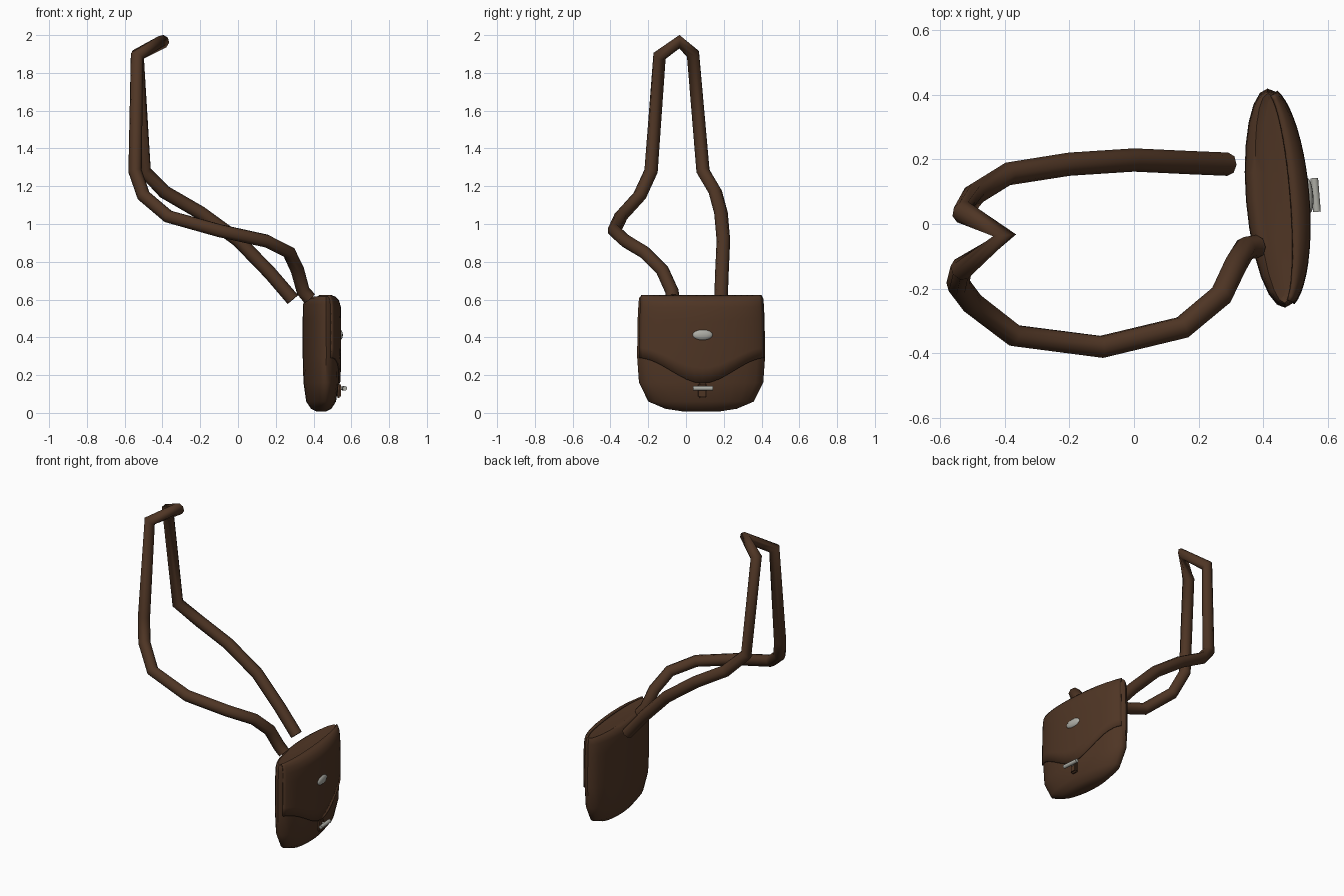
import bpy, bmesh, math
from mathutils import Matrix

if "Cube" in bpy.data.objects:
    bpy.data.objects.remove(bpy.data.objects["Cube"])


def material(name, rgb):
    m = bpy.data.materials.new(name)
    m.diffuse_color = (*rgb, 1)
    m.use_nodes = True
    m.node_tree.nodes["Principled BSDF"].inputs["Base Color"].default_value = m.diffuse_color
    return m


LEATHER = material("brown leather", (0.078, 0.036, 0.018))
METAL = material("silver metal", (0.42, 0.42, 0.38))

# Bag frame: local x points out of the front, local y runs along the width
BAG = Matrix.Translation((0.44, 0.08, 0)) @ Matrix.Rotation(math.radians(4.6), 4, 'Z')


def finish(name, bm, mat, matrix=BAG, angle=50):
    bmesh.ops.recalc_face_normals(bm, faces=bm.faces)
    me = bpy.data.meshes.new(name)
    bm.to_mesh(me)
    bm.free()
    me.materials.append(mat)
    ob = bpy.data.objects.new(name, me)
    ob.matrix_world = matrix
    bpy.context.collection.objects.link(ob)
    bpy.ops.object.select_all(action='DESELECT')
    ob.select_set(True)
    bpy.context.view_layer.objects.active = ob
    bpy.ops.object.shade_smooth_by_angle(angle=math.radians(angle))
    return ob


def grid_faces(bm, rows, closed):
    n = len(rows[0])
    for a, b in zip(rows, rows[1:]):
        for i in range(n if closed else n - 1):
            j = (i + 1) % n
            bm.faces.new((a[i], a[j], b[j], b[i]))


# Body: stacked oval rings (height, half width, half thickness)
RINGS = [(0.008, 0.10, 0.025), (0.022, 0.19, 0.052), (0.06, 0.28, 0.076),
         (0.16, 0.33, 0.09), (0.30, 0.34, 0.094), (0.50, 0.337, 0.094),
         (0.575, 0.333, 0.092), (0.605, 0.33, 0.08), (0.615, 0.325, 0.06)]


def size_at(z):
    for (z0, w0, t0), (z1, w1, t1) in zip(RINGS, RINGS[1:]):
        if z <= z1:
            f = (z - z0) / (z1 - z0)
            return w0 + f * (w1 - w0), t0 + f * (t1 - t0)
    return RINGS[-1][1:]


SEG = 24
bm = bmesh.new()
rows = [[bm.verts.new((t * math.sin(2 * math.pi * i / SEG), w * math.cos(2 * math.pi * i / SEG), z))
         for i in range(SEG)] for z, w, t in RINGS]
grid_faces(bm, rows, True)
bm.faces.new(rows[0])
top = bm.faces.new(rows[-1])
# slight dip in the top
bmesh.ops.recalc_face_normals(bm, faces=bm.faces)
bmesh.ops.inset_region(bm, faces=[top], thickness=0.02, depth=-0.008)
finish("bag_body", bm, LEATHER)

# Flap: shell over the front with a curved lower edge and a rolled top
bm = bmesh.new()
COLS = 20
rows = []
for r in range(9):
    row = []
    for c in range(COLS + 1):
        a = math.radians(16 + 148 * c / COLS)
        low = 0.157 + 0.135 * (1 - math.cos(math.pi * min(1, abs(math.cos(a))))) / 2
        if r < 6:
            z = low + (0.56 - low) * r / 5
            w, t = size_at(z)
            t += 0.006
            w += 0.004
        else:
            z, t, w = [(0.595, 0.088, 0.336), (0.612, 0.07, 0.334), (0.622, 0.045, 0.332)][r - 6]
        row.append(bm.verts.new((t * math.sin(a), w * math.cos(a), z)))
    rows.append(row)
grid_faces(bm, rows, False)
flap = finish("front_flap", bm, LEATHER)
# outward normals decide the direction of the thickness
if sum(p.normal.x for p in flap.data.polygons) < 0:
    flap.data.flip_normals()
solid = flap.modifiers.new("thickness", 'SOLIDIFY')
solid.thickness = 0.010
solid.offset = -0.4

# Oval button on the flap
bm = bmesh.new()
bmesh.ops.create_uvsphere(bm, u_segments=16, v_segments=8, radius=1,
                          matrix=Matrix.Translation((0.1, 0, 0.413)) @ Matrix.Diagonal((0.015, 0.055, 0.028, 1)))
finish("flap_button", bm, METAL)

# Closing tab below the flap
bm = bmesh.new()
bmesh.ops.create_cube(bm, size=1, matrix=Matrix.Translation((0.092, 0, 0.118))
                      @ Matrix.Diagonal((0.026, 0.045, 0.078, 1)))
bmesh.ops.bevel(bm, geom=bm.edges[:], offset=0.008, segments=2, affect='EDGES')
finish("clasp_tab", bm, LEATHER)

# Clasp: bar across the tab with a short pin
bm = bmesh.new()
bmesh.ops.create_cone(bm, cap_ends=True, segments=12, radius1=0.012, radius2=0.012, depth=0.105,
                      matrix=Matrix.Translation((0.122, 0, 0.13)) @ Matrix.Rotation(math.pi / 2, 4, 'X'))
bmesh.ops.create_cone(bm, cap_ends=True, segments=10, radius1=0.009, radius2=0.009, depth=0.03,
                      matrix=Matrix.Translation((0.108, 0, 0.13)) @ Matrix.Rotation(math.pi / 2, 4, 'Y'))
finish("clasp_bar", bm, METAL)

# Shoulder strap: round cord along one path
PATH = [(0.29, 0.185, 0.60), (0.17, 0.19, 0.74), (0.0, 0.198, 0.915), (-0.2, 0.185, 1.06),
        (-0.39, 0.155, 1.17), (-0.495, 0.09, 1.28), (-0.53, 0.037, 1.90),
        (-0.40, -0.035, 1.965), (-0.535, -0.14, 1.89), (-0.545, -0.185, 1.28),
        (-0.50, -0.245, 1.15), (-0.37, -0.345, 1.04), (-0.10, -0.38, 0.965),
        (0.15, -0.32, 0.91), (0.27, -0.22, 0.85), (0.315, -0.125, 0.755),
        (0.345, -0.075, 0.645), (0.38, -0.07, 0.605)]
cu = bpy.data.curves.new("shoulder_strap", 'CURVE')
cu.dimensions = '3D'
cu.bevel_depth = 0.036
cu.bevel_resolution = 2
cu.use_fill_caps = True
sp = cu.splines.new('POLY')
sp.points.add(len(PATH) - 1)
for p, co in zip(sp.points, PATH):
    p.co = (*co, 1)
sp.use_smooth = True
cu.materials.append(LEATHER)
strap = bpy.data.objects.new("shoulder_strap", cu)
bpy.context.collection.objects.link(strap)
